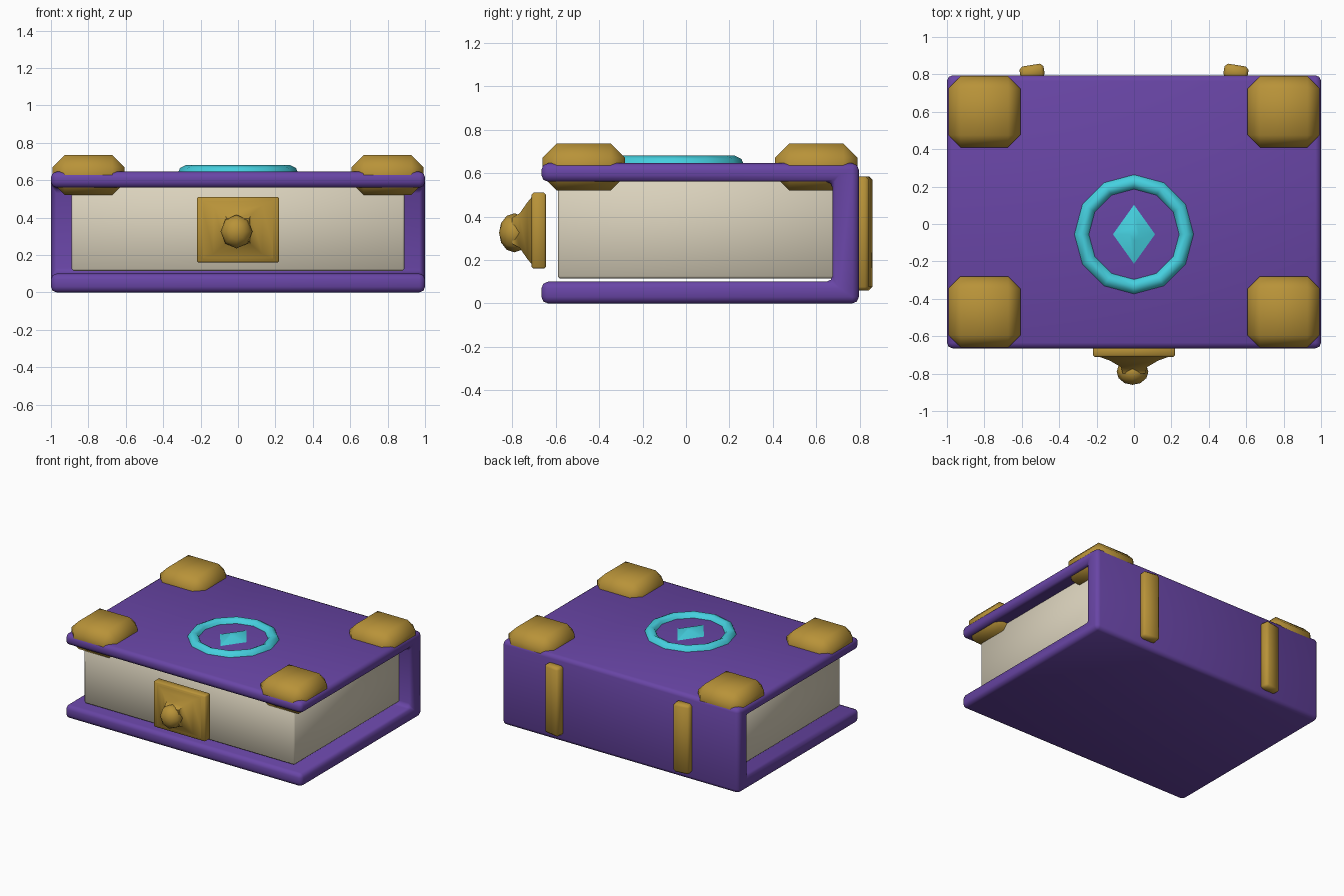
import bpy, bmesh, math
from mathutils import Matrix, Vector

cube = bpy.data.objects.get("Cube")
if cube:
    bpy.data.objects.remove(cube, do_unlink=True)


def material(name, rgb):
    m = bpy.data.materials.new(name)
    m.use_nodes = True
    m.diffuse_color = (*rgb, 1)
    bsdf = next(n for n in m.node_tree.nodes if n.type == 'BSDF_PRINCIPLED')
    bsdf.inputs["Base Color"].default_value = (*rgb, 1)
    return m


purple = material("purple leather", (0.14, 0.06, 0.38))
gold = material("gold", (0.48, 0.29, 0.04))
cream = material("cream paper", (0.71, 0.65, 0.51))
cyan = material("cyan gem", (0.06, 0.63, 0.74))


def finish(name, bm, mat, bevel=0, segments=1, angle=60):
    """Turn a bmesh into a named, bevelled, smooth-shaded object."""
    bmesh.ops.recalc_face_normals(bm, faces=bm.faces)
    mesh = bpy.data.meshes.new(name)
    bm.to_mesh(mesh)
    bm.free()
    mesh.materials.append(mat)
    ob = bpy.data.objects.new(name, mesh)
    bpy.context.collection.objects.link(ob)
    bpy.ops.object.select_all(action='DESELECT')
    ob.select_set(True)
    bpy.context.view_layer.objects.active = ob
    if bevel:
        mod = ob.modifiers.new("Bevel", 'BEVEL')
        mod.width, mod.segments = bevel, segments
        bpy.ops.object.modifier_apply(modifier="Bevel")
    bpy.ops.object.shade_smooth_by_angle(angle=math.radians(angle))
    return ob


def box(name, low, high, mat, bevel=0, segments=1, turn=0):
    low, high = Vector(low), Vector(high)
    bm = bmesh.new()
    bmesh.ops.create_cube(bm, size=1, matrix=Matrix.Translation((low + high) / 2)
                          @ Matrix.Rotation(turn, 4, 'Z') @ Matrix.Diagonal((*(high - low), 1)))
    return finish(name, bm, mat, bevel, segments)


# Cover: a C-shaped profile swept across the width
front, back, spine = -0.665, 0.795, 0.675
profile = [(front, 0), (back, 0), (back, 0.645), (front, 0.645),
           (front, 0.56), (spine, 0.56), (spine, 0.1), (front, 0.1)]
bm = bmesh.new()
face = bm.faces.new([bm.verts.new((-1, y, z)) for y, z in profile])
swept = bmesh.ops.extrude_face_region(bm, geom=[face])["geom"]
bmesh.ops.translate(bm, vec=(2, 0, 0), verts=[g for g in swept if isinstance(g, bmesh.types.BMVert)])
finish("cover", bm, purple, 0.03, 2)

# Page block
box("pages", (-0.89, -0.59, 0.115), (0.89, 0.69, 0.575), cream, 0.01)

# Corner guards and spine straps, mirrored left and right
for side, sx in (("left", 1), ("right", -1)):
    for end, y in (("front", -0.47), ("back", 0.6)):
        x = 0.8 * sx
        box(f"{end}_{side}_corner_guard", (x - 0.192, y - 0.19, 0.52),
            (x + 0.192, y + 0.19, 0.735), gold, 0.065)
    x = 0.545 * sx
    box(f"{side}_spine_strap", (x - 0.065, 0.775, 0.06),
        (x + 0.065, 0.85, 0.585), gold, 0.016, turn=-0.16 * sx)

# Emblem ring: a low-poly band swept around a circle
cx, cy, sides = 0, -0.055, 12
section = [(0.235, 0.63), (0.25, 0.665), (0.28, 0.68), (0.31, 0.665), (0.325, 0.63)]
bm = bmesh.new()
loops = []
for i in range(sides):
    a = math.tau * i / sides
    loops.append([bm.verts.new((cx + r * math.cos(a), cy + r * math.sin(a), z)) for r, z in section])
for i in range(sides):
    here, there = loops[i], loops[(i + 1) % sides]
    for j in range(len(section)):
        k = (j + 1) % len(section)
        bm.faces.new((here[j], there[j], there[k], here[k]))
finish("emblem_ring", bm, cyan)

# Emblem diamond: a shallow four-sided gem
bm = bmesh.new()
bmesh.ops.create_cone(bm, cap_ends=True, segments=4, radius1=1, radius2=0.2, depth=1,
                      matrix=Matrix.Translation((cx, cy, 0.66)) @ Matrix.Diagonal((0.125, 0.175, 0.04, 1)))
finish("emblem_diamond", bm, cyan)

# Clasp: plate, tapered boss and faceted knob
box("clasp_plate", (-0.22, -0.71, 0.16), (0.22, -0.645, 0.51), gold, 0.008)
bm = bmesh.new()
rings = []
for y, hx, hz in ((-0.705, 0.2, 0.16), (-0.73, 0.13, 0.13), (-0.765, 0.07, 0.08), (-0.8, 0.06, 0.06)):
    rings.append([bm.verts.new((sx * hx, y, 0.335 + sz * hz))
                  for sx, sz in ((-1, -1), (1, -1), (1, 1), (-1, 1))])
for a, b in zip(rings, rings[1:]):
    for i in range(4):
        j = (i + 1) % 4
        bm.faces.new((a[i], a[j], b[j], b[i]))
bm.faces.new(rings[0])
bm.faces.new(rings[-1])
finish("clasp_boss", bm, gold)

bm = bmesh.new()
bmesh.ops.create_uvsphere(bm, u_segments=8, v_segments=6, radius=1,
                          matrix=Matrix.Translation((-0.008, -0.79, 0.325))
                          @ Matrix.Rotation(math.pi / 2, 4, 'X') @ Matrix.Diagonal((0.085, 0.09, 0.07, 1)))
finish("clasp_knob", bm, gold)
